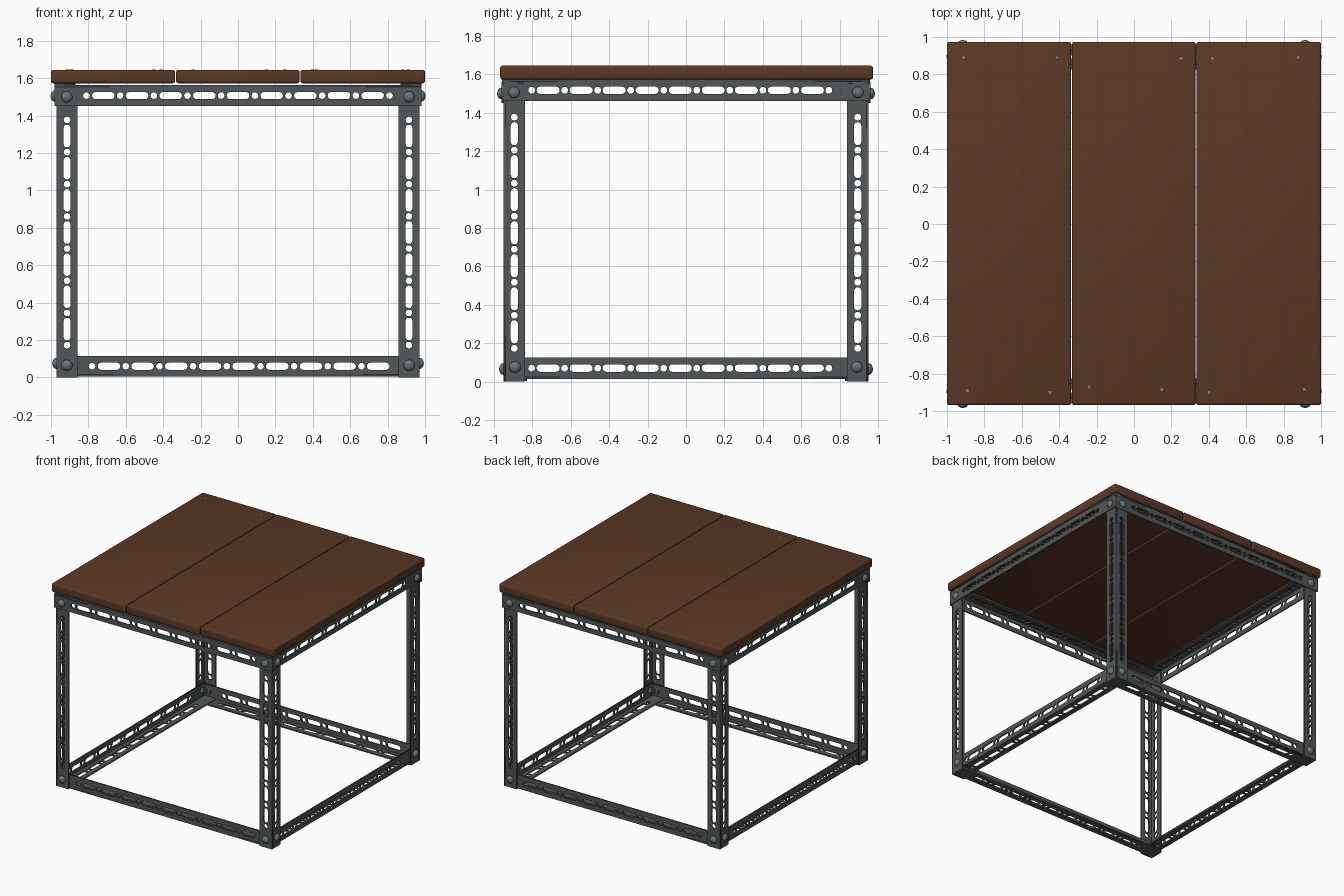
import bpy, bmesh, math
from mathutils import Matrix, Vector

if "Cube" in bpy.data.objects:
    bpy.data.objects.remove(bpy.data.objects["Cube"])


def material(name, rgb):
    m = bpy.data.materials.new(name)
    m.diffuse_color = (*rgb, 1)
    m.use_nodes = True
    m.node_tree.nodes["Principled BSDF"].inputs["Base Color"].default_value = m.diffuse_color
    return m


WOOD = material("dark brown wood", (0.105, 0.040, 0.019))
STEEL = material("dark grey steel", (0.085, 0.095, 0.095))
BOLT = material("blue grey bolt", (0.14, 0.17, 0.19))
SCREW = material("light grey screw", (0.22, 0.23, 0.24))

W, T = 0.112, 0.011            # flange width and thickness
X, Y, Z = Vector((1, 0, 0)), Vector((0, 1, 0)), Vector((0, 0, 1))


def finish(name, bm, mat, smooth=None):
    me = bpy.data.meshes.new(name)
    bm.to_mesh(me)
    bm.free()
    me.materials.append(mat)
    ob = bpy.data.objects.new(name, me)
    bpy.context.collection.objects.link(ob)
    if smooth:
        bpy.ops.object.select_all(action='DESELECT')
        ob.select_set(True)
        bpy.context.view_layer.objects.active = ob
        bpy.ops.object.shade_smooth_by_angle(angle=math.radians(smooth))
    return ob


def slot_outline(cx, length, r, n=6):
    """Stadium outline (a circle when length is zero)."""
    pts = []
    for side in (1, -1):
        for i in range(n + 1):
            a = -math.pi / 2 + math.pi * i / n + (0 if side > 0 else math.pi)
            pts.append((cx + side * length / 2 + r * math.cos(a), W / 2 + r * math.sin(a)))
    return pts if length else [p for i, p in enumerate(pts) if i not in (n, 2 * n + 1)]


def slotted_plate(length, pitch, offset=0.0):
    """Flat strip with alternating long slots and round holes."""
    h = length / 2
    loops = [[(-h, 0), (h, 0), (h, W), (-h, W)]]
    n = int(h / pitch) + 1
    for i in range(-2 * n, 2 * n + 1):
        c = offset + i * pitch / 2
        if abs(c) > h - 0.13:
            continue
        if i % 2 == 0:
            loops.append(slot_outline(c, 0.083, 0.019))
        else:
            loops.append(slot_outline(c, 0, 0.018))
    cu = bpy.data.curves.new("strip", 'CURVE')
    cu.dimensions, cu.fill_mode, cu.extrude = '2D', 'BOTH', T / 2
    for pts in loops:
        s = cu.splines.new('POLY')
        s.points.add(len(pts) - 1)
        for p, q in zip(s.points, pts):
            p.co = (*q, 0, 1)
        s.use_cyclic_u = True
    tmp = bpy.data.objects.new("strip", cu)
    bpy.context.collection.objects.link(tmp)
    dg = bpy.context.evaluated_depsgraph_get()
    me = bpy.data.meshes.new_from_object(tmp.evaluated_get(dg))
    bpy.data.objects.remove(tmp)
    bpy.data.curves.remove(cu)
    me.transform(Matrix.Translation((0, 0, T / 2)))
    return me


def angle_bar(name, corner, U, V, Wd, length, pitch, offset=0.0):
    """L-section bar along U, with flanges spreading along V and Wd."""
    bm = bmesh.new()
    plate = slotted_plate(length, pitch, offset)
    for a, b in ((V, Wd), (Wd, V)):
        m = Matrix((U, a, b)).transposed().to_4x4()
        m.translation = corner
        part = plate.copy()
        part.transform(m)
        if m.determinant() < 0:
            part.flip_normals()
        bm.from_mesh(part)
        bpy.data.meshes.remove(part)
    bpy.data.meshes.remove(plate)
    finish(name, bm, STEEL)


def bolt(name, pos, out):
    """Domed head outside, shank and hex nut inside."""
    rot = Z.rotation_difference(out).to_matrix().to_4x4()
    base = Matrix.Translation(pos) @ rot
    bm = bmesh.new()
    bmesh.ops.create_uvsphere(bm, u_segments=16, v_segments=8, radius=0.03,
                              matrix=base @ Matrix.Diagonal((1, 1, 0.75, 1)))
    bmesh.ops.create_cone(bm, cap_ends=True, segments=10, radius1=0.012, radius2=0.012,
                          depth=0.06, matrix=base @ Matrix.Translation((0, 0, -0.03)))
    bmesh.ops.create_cone(bm, cap_ends=True, segments=6, radius1=0.026, radius2=0.026,
                          depth=0.018, matrix=base @ Matrix.Translation((0, 0, -0.034)))
    finish(name, bm, BOLT, 35)


# Table top: three rounded planks
for name, x0, x1 in (("left", -1, -0.336), ("middle", -0.331, 0.329), ("right", 0.334, 1)):
    bm = bmesh.new()
    bmesh.ops.create_cube(bm, size=1, matrix=Matrix.Translation(((x0 + x1) / 2, 0.003, 1.609))
                          @ Matrix.Diagonal((x1 - x0, 1.942, 0.072, 1)))
    bmesh.ops.bevel(bm, geom=bm.edges[:], offset=0.012, segments=3, profile=0.5, affect='EDGES')
    finish(name + "_plank", bm, WOOD, 40)

# Wood screws in the planks
screws = [(-0.91, 0.89), (-0.41, 0.89), (0.25, 0.885), (0.42, 0.885), (0.88, 0.89),
          (-0.89, -0.89), (-0.45, -0.9), (-0.24, -0.87), (0.15, -0.885), (0.4, -0.9), (0.91, -0.885)]
bm = bmesh.new()
for x, y in screws:
    bmesh.ops.create_cone(bm, cap_ends=True, segments=8, radius1=0.011, radius2=0.009,
                          depth=0.008, matrix=Matrix.Translation((x, y, 1.643)))
finish("plank_screws", bm, SCREW)

# Four corner legs
for sx, nx in ((-1, "left"), (1, "right")):
    for sy, ny in ((-1, "front"), (1, "back")):
        angle_bar(f"{ny}_{nx}_leg", Vector((sx * 0.97, sy * 0.95, 0.775)),
                  Z, -sx * X, -sy * Y, 1.55, 0.172)

# Rails: upper ones sit outside the legs, lower ones inside
for s, a, b in ((-1, "front", "left"), (1, "back", "right")):
    angle_bar(a + "_top_rail", Vector((0, s * 0.961, 1.563)), X, -s * Y, -Z, 1.962, 0.18)
    angle_bar(b + "_top_rail", Vector((s * 0.981, 0, 1.573)), Y, -s * X, -Z, 1.916, 0.172, -0.03)
    angle_bar(a + "_bottom_rail", Vector((0, s * 0.939, 0.004)), X, -s * Y, Z, 1.916, 0.18, 0.03)
    angle_bar(b + "_bottom_rail", Vector((s * 0.959, 0, 0.014)), Y, -s * X, Z, 1.876, 0.172, -0.03)

# Corner bolts on all four sides
for s in (-1, 1):
    for t in (-1, 1):
        bolt("top_end_bolt", Vector((t * 0.915, s * 0.961, 1.5)), s * Y)
        bolt("bottom_end_bolt", Vector((t * 0.915, s * 0.951, 0.065)), s * Y)
        bolt("top_side_bolt", Vector((s * 0.98, t * 0.895, 1.505)), s * X)
        bolt("bottom_side_bolt", Vector((s * 0.971, t * 0.89, 0.075)), s * X)
